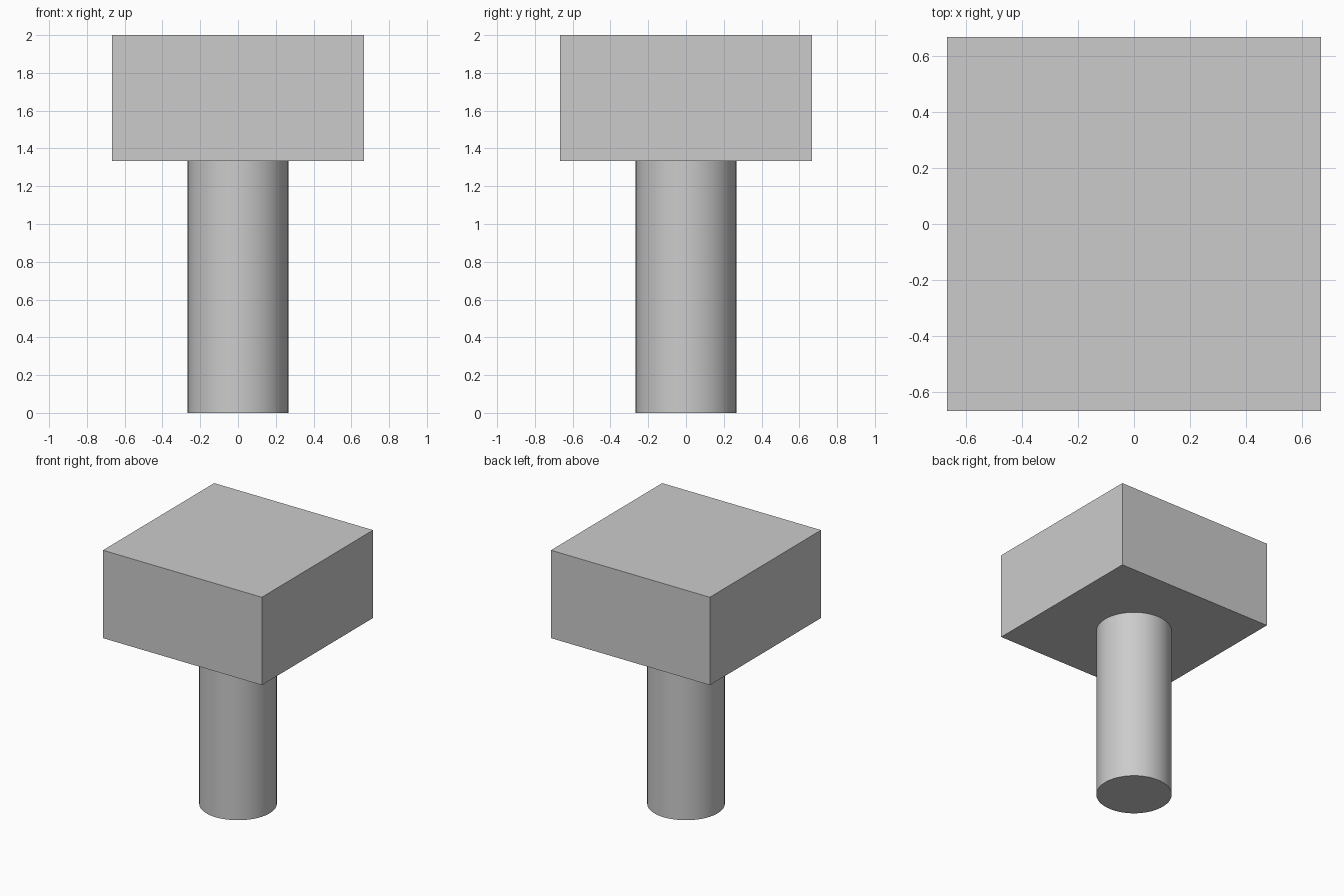
import bpy
import math

if "Cube" in bpy.data.objects:
    bpy.data.objects.remove(bpy.data.objects["Cube"])

HEAD_WIDTH = 4 / 3
HEAD_HEIGHT = 2 / 3
SHAFT_RADIUS = 0.2667
SHAFT_HEIGHT = 4 / 3

# Round shaft standing on the ground
bpy.ops.mesh.primitive_cylinder_add(
    vertices=64, radius=SHAFT_RADIUS, depth=SHAFT_HEIGHT,
    location=(0, 0, SHAFT_HEIGHT / 2))
shaft = bpy.context.object
shaft.name = "shaft"
bpy.ops.object.shade_smooth_by_angle(angle=math.radians(30))

# Square head resting on the shaft
bpy.ops.mesh.primitive_cube_add(
    size=1, location=(0, 0, SHAFT_HEIGHT + HEAD_HEIGHT / 2))
head = bpy.context.object
head.name = "square_head"
head.scale = (HEAD_WIDTH, HEAD_WIDTH, HEAD_HEIGHT)
bpy.ops.object.transform_apply(location=False, rotation=False, scale=True)
